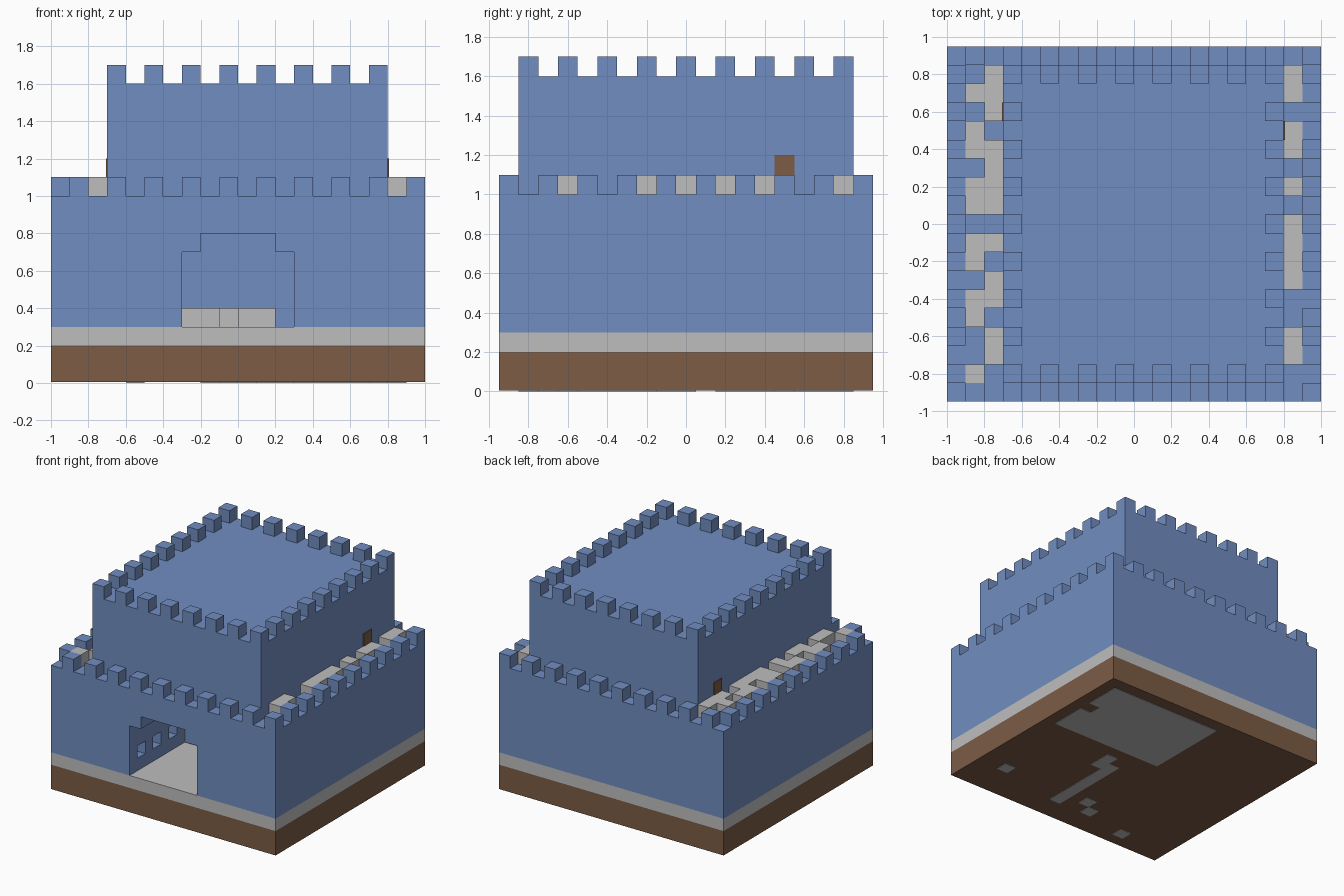
import bpy
import bmesh
from mathutils import Matrix, Vector

cube = bpy.data.objects.get("Cube")
if cube:
    bpy.data.objects.remove(cube, do_unlink=True)

U = 0.1            # side of one building block
HX, HY = 1.0, 0.95  # half extents of the outer wall


def material(name, rgb):
    m = bpy.data.materials.new(name)
    m.use_nodes = True
    m.diffuse_color = (*rgb, 1)
    m.node_tree.nodes["Principled BSDF"].inputs["Base Color"].default_value = (*rgb, 1)
    return m


BLUE = material("castle blue", (0.165, 0.27, 0.533))
GREY = material("stone grey", (0.515, 0.515, 0.515))
BROWN = material("earth brown", (0.202, 0.107, 0.060))


def boxes(name, mat, ranges):
    """One object made of boxes, each given as (x0, x1, y0, y1, z0, z1)."""
    bm = bmesh.new()
    for x0, x1, y0, y1, z0, z1 in ranges:
        centre = Vector((x0 + x1, y0 + y1, z0 + z1)) / 2
        size = Matrix.Diagonal((x1 - x0, y1 - y0, z1 - z0, 1))
        bmesh.ops.create_cube(bm, size=1, matrix=Matrix.Translation(centre) @ size)
    me = bpy.data.meshes.new(name)
    bm.to_mesh(me)
    bm.free()
    me.materials.append(mat)
    ob = bpy.data.objects.new(name, me)
    bpy.context.scene.collection.objects.link(ob)
    return ob


def carve(ob, *ranges):
    """Cut boxes out of an object and drop the cutters."""
    for r in ranges:
        cutter = boxes("cutter", BLUE, [r])
        cutter.hide_render = True
        mod = ob.modifiers.new("cut", 'BOOLEAN')
        mod.operation = 'DIFFERENCE'
        mod.solver = 'EXACT'
        mod.object = cutter
        bpy.context.view_layer.objects.active = ob
        bpy.ops.object.modifier_apply(modifier=mod.name)
        bpy.data.objects.remove(cutter, do_unlink=True)


def row_x(start, count, y, z):
    return [(start + 2 * U * i, start + 2 * U * i + U, y, y + U, z, z + U) for i in range(count)]


def row_y(start, count, x, z):
    return [(x, x + U, start + 2 * U * i, start + 2 * U * i + U, z, z + U) for i in range(count)]


# Ground slab, with stone patches showing on its underside
boxes("ground_slab", BROWN, [(-HX, HX, -HY, HY, 0.004, 0.2)])
patches = [(-0.1, 0.8, 0.15, 0.85), (0.8, 0.9, 0.55, 0.85), (0.8, 0.9, 0.15, 0.45),
           (0.1, 0.2, -0.75, -0.05), (0.2, 0.3, -0.15, 0.05), (-0.1, 0, -0.65, -0.55),
           (-0.2, -0.1, -0.75, -0.65), (0.7, 0.8, -0.65, -0.55), (-0.6, -0.5, -0.85, -0.75)]
boxes("underside_patches", GREY, [(*p, 0, 0.005) for p in patches])
boxes("stone_floor", GREY, [(-HX, HX, -HY, HY, 0.2, 0.3)])

# Outer wall block with a stepped gateway and niches along the passage
wall = boxes("outer_wall", BLUE, [(-HX, HX, -HY, HY, 0.3, 1.0)])
niches = []
for i in range(3):
    y = -0.85 + 2 * U * i
    niches += [(-0.4, -0.25, y, y + U, 0.4, 0.5), (0.25, 0.4, y, y + U, 0.4, 0.5)]
carve(wall, (-0.3, 0.3, -1.1, -0.15, 0.2, 0.7), (-0.2, 0.2, -1.1, -0.15, 0.5, 0.8), *niches)
boxes("passage_stones", GREY, [(-0.3, -0.1, -0.25, -0.15, 0.3, 0.4),
                               (-0.1, 0, -0.2, -0.15, 0.3, 0.4),
                               (0, 0.2, -0.25, -0.15, 0.3, 0.4)])

# Merlons of the outer wall
boxes("front_wall_merlons", BLUE, row_x(-0.9, 10, -HY, 1.0))
boxes("back_wall_merlons", BLUE, row_x(-0.9, 10, HY - U, 1.0))
boxes("left_wall_merlons", BLUE, row_y(-0.75, 8, HX - U, 1.0))
boxes("right_wall_merlons", BLUE, row_y(-0.85, 9, -HX, 1.0))

# Keep and its merlons
KX0, KX1, KY, KZ = -0.7, 0.8, 0.85, 1.6
boxes("keep", BLUE, [(KX0, KX1, -KY, KY, 1.0, KZ)])
boxes("keep_merlons", BLUE,
      row_x(KX0, 8, -KY, KZ) + row_x(KX0, 8, KY - U, KZ)
      + row_y(-KY + 2 * U, 7, KX0, KZ) + row_y(-KY + 2 * U, 7, KX1 - U, KZ))

# Loose stones on the two walkways, as y spans for each strip
strips = {
    0.8: [(0.65, 0.85), (0.35, 0.55), (0.15, 0.25), (-0.35, 0.05), (-0.75, -0.55)],
    -0.8: [(0.55, 0.85), (0.05, 0.45), (-0.15, -0.05), (-0.45, -0.25), (-0.75, -0.55)],
    -0.9: [(0.65, 0.75), (0.35, 0.55), (0.05, 0.25), (-0.25, -0.05), (-0.55, -0.35),
           (-0.85, -0.75)],
}
boxes("walkway_stones", GREY,
      [(x, x + U, a, b, 1.0, 1.1) for x, spans in strips.items() for a, b in spans])

# Small doors from the keep to the walkways
boxes("left_door", BROWN, [(KX1, KX1 + 0.006, 0.45, 0.55, 1.0, 1.2)])
boxes("right_door", BROWN, [(KX0 - 0.006, KX0, 0.55, 0.65, 1.0, 1.2)])
